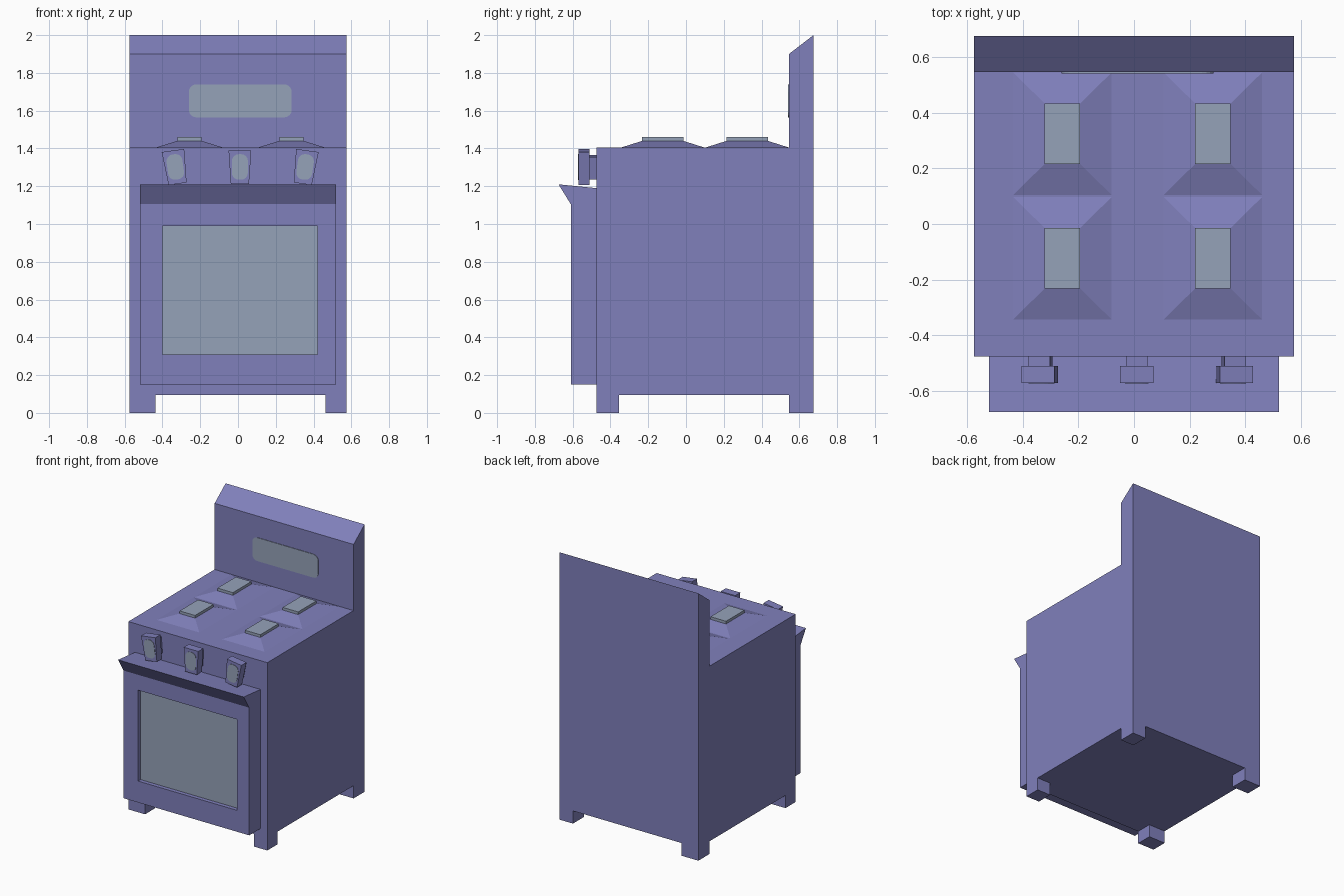
import bpy, bmesh, math

if "Cube" in bpy.data.objects:
    bpy.data.objects.remove(bpy.data.objects["Cube"])


def material(name, rgb):
    m = bpy.data.materials.new(name)
    m.diffuse_color = (*rgb, 1)
    m.use_nodes = True
    m.node_tree.nodes["Principled BSDF"].inputs["Base Color"].default_value = m.diffuse_color
    return m


PURPLE = material("purple_enamel", (0.216, 0.216, 0.50))
GREY = material("grey_glass", (0.30, 0.36, 0.485))


def finish(name, bm, *mats):
    bmesh.ops.recalc_face_normals(bm, faces=bm.faces)
    me = bpy.data.meshes.new(name)
    bm.to_mesh(me)
    bm.free()
    for m in mats:
        me.materials.append(m)
    ob = bpy.data.objects.new(name, me)
    bpy.context.collection.objects.link(ob)
    return ob


def prism_bm(pts, axis, a, b):
    """Extrude a 2D outline along axis from a to b."""
    def place(p, t):
        return {"x": (t, p[0], p[1]), "y": (p[0], t, p[1]), "z": (p[0], p[1], t)}[axis]
    bm = bmesh.new()
    lo = [bm.verts.new(place(p, a)) for p in pts]
    hi = [bm.verts.new(place(p, b)) for p in pts]
    bm.faces.new(lo)
    bm.faces.new(hi)
    for i in range(len(pts)):
        j = (i + 1) % len(pts)
        bm.faces.new((lo[i], lo[j], hi[j], hi[i]))
    bmesh.ops.recalc_face_normals(bm, faces=bm.faces)
    return bm


def prism(name, pts, axis, a, b, mat):
    return finish(name, prism_bm(pts, axis, a, b), mat)


def rect(x0, x1, y0, y1):
    return [(x0, y0), (x1, y0), (x1, y1), (x0, y1)]


def rounded(w, h, r, n=4):
    """Rounded rectangle outline centred on the origin."""
    out = []
    for k, (sx, sy) in enumerate([(1, 1), (-1, 1), (-1, -1), (1, -1)]):
        for i in range(n + 1):
            t = math.pi / 2 * (k + i / n)
            out.append((sx * (w / 2 - r) + r * math.cos(t), sy * (h / 2 - r) + r * math.sin(t)))
    return out


def moved(pts, cx, cz, ang=0):
    c, s = math.cos(ang), math.sin(ang)
    return [(cx + x * c - z * s, cz + x * s + z * c) for x, z in pts]


# Body with sloped-top backsplash
prism("body", [(-.475, .095), (.675, .095), (.675, 2), (.545, 1.9), (.545, 1.405), (-.475, 1.405)],
      "x", -.575, .575, PURPLE)

# Feet
for side, x0, x1 in (("left", -.575, -.437), ("right", .463, .575)):
    for end, y0, y1 in (("front", -.475, -.355), ("back", .545, .675)):
        prism(f"{end}_{side}_foot", rect(x0, x1, y0, y1), "z", 0, .095, PURPLE)

# Oven door with flared handle lip and recessed window
bm = prism_bm([(-.475, .15), (-.61, .15), (-.61, 1.105), (-.675, 1.21), (-.475, 1.19)], "x", -.52, .52)
front = next(f for f in bm.faces if f.normal.y < -.99)
mid = front.calc_center_median()
bmesh.ops.inset_individual(bm, faces=[front], thickness=.1)
for v in front.verts:
    v.co.x = .42 if v.co.x > 0 else -.40
    v.co.z = .99 if v.co.z > mid.z else .31
pane = bmesh.ops.extrude_discrete_faces(bm, faces=[front])["faces"][0]
for v in pane.verts:
    v.co.y = -.58
pane.material_index = 1
finish("oven_door", bm, PURPLE, GREY)

# Display panel on the backsplash
prism("display", moved(rounded(.545, .175, .04), .012, 1.652), "y", .541, .548, GREY)

# Control knobs, the outer two tilted
for label, cx, ang in (("left", -.332, 8), ("middle", .01, 0), ("right", .355, -8)):
    a = math.radians(ang)
    stem = [(-.032, -.06), (.032, -.06), (.039, .06), (-.039, .06)]
    knob = [(-.048, -.088), (.048, -.088), (.06, .09), (-.06, .09)]
    prism(f"{label}_knob_stem", moved(stem, cx, 1.3, a), "y", -.512, -.47, PURPLE)
    prism(f"{label}_knob", moved(knob, cx, 1.3, a), "y", -.57, -.51, PURPLE)
    prism(f"{label}_knob_face", moved(rounded(.085, .135, .036), cx, 1.302, a), "y", -.573, -.568, GREY)

# Burners: low raised pyramid with a flat plate on top
for side, cx in (("left", -.257), ("right", .283)):
    for end, cy in (("front", -.123), ("back", .324)):
        bm = prism_bm(rect(cx - .18, cx + .18, cy - .223, cy + .223), "z", 1.404, 1.44)
        for v in bm.verts:
            if v.co.z > 1.42:
                v.co.x = cx + math.copysign(.064, v.co.x - cx)
                v.co.y = cy + math.copysign(.109, v.co.y - cy)
        finish(f"{end}_{side}_burner_base", bm, PURPLE)
        prism(f"{end}_{side}_burner_plate", rect(cx - .064, cx + .064, cy - .109, cy + .109),
              "z", 1.438, 1.46, GREY)
